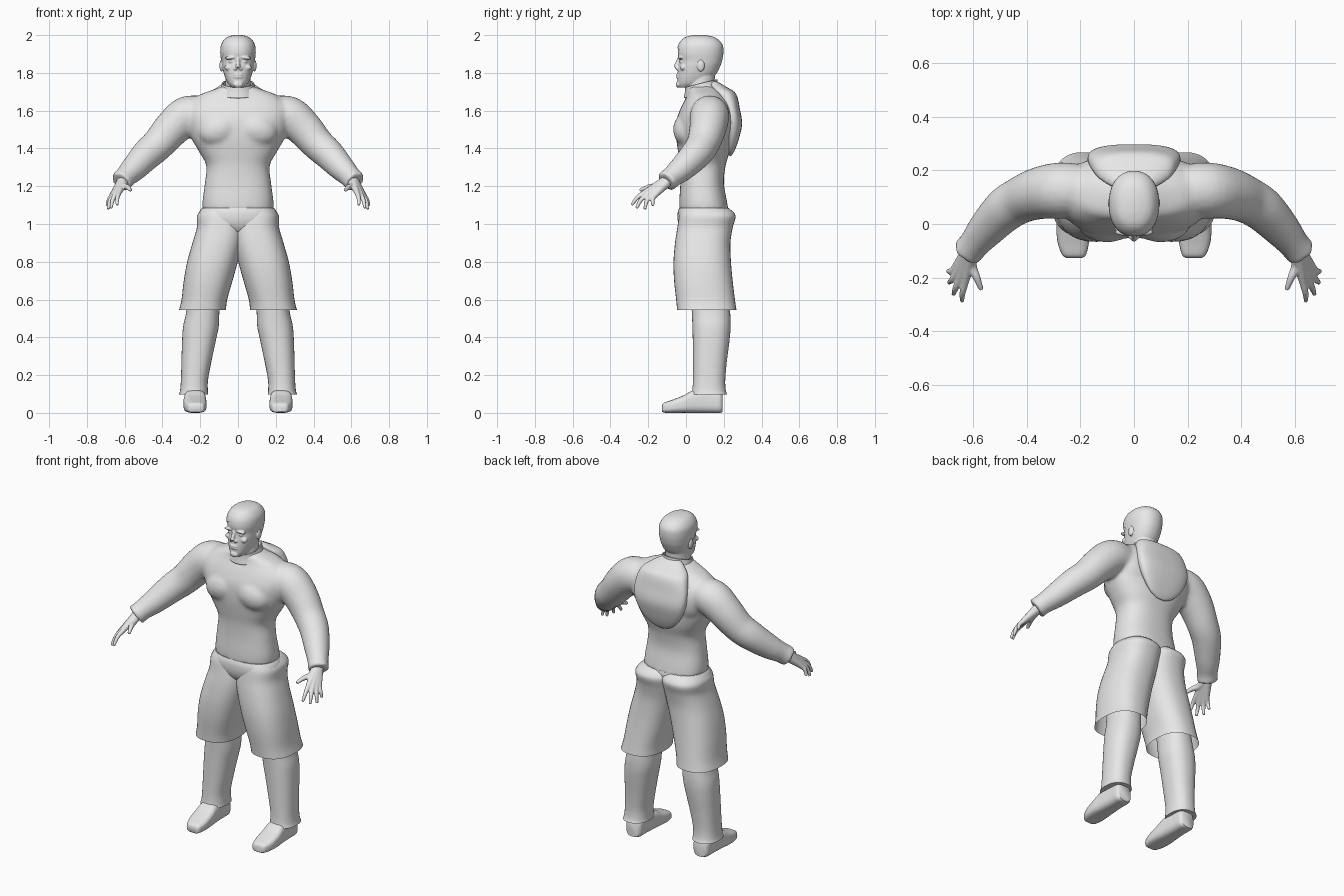
import bpy, bmesh, math
from mathutils import Vector, Matrix

if "Cube" in bpy.data.objects:
    bpy.data.objects.remove(bpy.data.objects["Cube"], do_unlink=True)

# Plain clay grey for the whole figure
GREY = (0.8, 0.8, 0.8, 1.0)
clay = bpy.data.materials.new("plain grey")
clay.use_nodes = True
clay.diffuse_color = GREY
clay.node_tree.nodes["Principled BSDF"].inputs["Base Color"].default_value = GREY


def spline(points, steps=5):
    """Pass a smooth curve through points of any dimension."""
    pts = [Vector(p) for p in points]
    result = []
    for i in range(len(pts) - 1):
        a, b, c, d = pts[max(i - 1, 0)], pts[i], pts[i + 1], pts[min(i + 2, len(pts) - 1)]
        for k in range(steps):
            t = k / steps
            result.append(b + (c - a) * t / 2 + (a * 2 - b * 5 + c * 4 - d) * t * t / 2
                          + (b * 3 - a - c * 3 + d) * t ** 3 / 2)
    return result + [pts[-1]]


def skin(bm, rings, cap):
    """Bridge equal rings of points into a tube."""
    rows = [[bm.verts.new(p) for p in ring] for ring in rings]
    count = len(rows[0])
    for low, high in zip(rows, rows[1:]):
        for i in range(count):
            j = (i + 1) % count
            bm.faces.new((low[i], low[j], high[j], high[i]))
    if cap:
        bm.faces.new(rows[0])
        bm.faces.new(rows[-1])


def loft(bm, sections, power=2.4, cap=True, along="z", sides=40):
    """Sections: position, centre x, half width, near edge, far edge."""
    rings = []
    for pos, cx, half, near, far in spline(sections):
        ring = []
        for i in range(sides):
            angle = math.tau * i / sides
            c, s = math.cos(angle), math.sin(angle)
            x = cx + half * math.copysign(abs(c) ** (2 / power), c)
            d = (near + far) / 2 + (far - near) / 2 * math.copysign(abs(s) ** (2 / power), s)
            ring.append((x, d, pos) if along == "z" else (x, pos, d))
        rings.append(ring)
    skin(bm, rings, cap)


def tube(bm, path, side=1, sides=20):
    """Path: x, y, z, radius."""
    pts = spline([(p[0] * side, *p[1:]) for p in path])
    rings = []
    for i, p in enumerate(pts):
        way = (pts[min(i + 1, len(pts) - 1)] - pts[max(i - 1, 0)]).xyz
        turn = way.to_track_quat("Z", "Y")
        rings.append([p.xyz + turn @ Vector((math.cos(a), math.sin(a), 0)) * p.w
                      for a in (math.tau * k / sides for k in range(sides))])
    skin(bm, rings, True)


def ball(bm, centre, size, tilt=0):
    matrix = (Matrix.Translation(centre) @ Matrix.Rotation(tilt, 4, "Y")
              @ Matrix.Diagonal((*size, 1)))
    bmesh.ops.create_uvsphere(bm, u_segments=24, v_segments=16, radius=1, matrix=matrix)


def finish(name, bm, voxel=0, relax=0, mirror=False, thick=0):
    bmesh.ops.recalc_face_normals(bm, faces=bm.faces)
    mesh = bpy.data.meshes.new(name)
    bm.to_mesh(mesh)
    bm.free()
    mesh.materials.append(clay)
    obj = bpy.data.objects.new(name, mesh)
    bpy.context.collection.objects.link(obj)
    bpy.ops.object.select_all(action="DESELECT")
    obj.select_set(True)
    bpy.context.view_layer.objects.active = obj
    bpy.ops.object.shade_smooth_by_angle(angle=math.radians(50))
    if voxel:
        fuse = obj.modifiers.new("fuse", "REMESH")
        fuse.mode = "VOXEL"
        fuse.voxel_size = voxel
        fuse.use_smooth_shade = True
        soften = obj.modifiers.new("soften", "SMOOTH")
        soften.factor = 0.5
        soften.iterations = relax
    if thick:
        cloth = obj.modifiers.new("cloth", "SOLIDIFY")
        cloth.thickness = thick
    if mirror:
        obj.modifiers.new("mirror", "MIRROR")
    return obj


def centred(rows):
    return [(z, 0, *rest) for z, *rest in rows]


# Sweater: torso, chest and both sleeves fused together
bm = bmesh.new()
loft(bm, centred([
    (1.075, .188, -.035, .225), (1.13, .187, -.035, .215), (1.22, .175, -.03, .2),
    (1.31, .168, -.032, .21), (1.38, .205, -.042, .23), (1.46, .25, -.052, .24),
    (1.55, .275, -.05, .24), (1.62, .275, -.025, .235), (1.68, .21, .005, .205),
    (1.715, .12, .01, .175), (1.735, .07, .02, .15)]))
for side in (1, -1):
    ball(bm, (.1 * side, .0, 1.5), (.11, .068, .085), .3 * side)
    ball(bm, (.12 * side, .17, 1.55), (.12, .075, .13))
    tube(bm, [(.18, .125, 1.58, .095), (.27, .125, 1.572, .105), (.35, .115, 1.505, .098),
              (.42, .09, 1.425, .088), (.48, .053, 1.37, .083), (.55, -.02, 1.295, .07),
              (.595, -.075, 1.25, .058), (.62, -.105, 1.222, .06)], side)
finish("sweater", bm, .011, 7)

# Collar, higher at the nape
bm = bmesh.new()
loft(bm, centred([(1.69, .105, -.012, .18), (1.72, .092, -.006, .17),
                  (1.745, .086, -.004, .165)]), 2, False)
for v in bm.verts:
    v.co.z += (v.co.y - .08) * .25
finish("collar", bm, thick=.008)

# Hood hanging down the back
bm = bmesh.new()
loft(bm, centred([
    (1.755, .06, .12, .165), (1.725, .11, .13, .215), (1.69, .15, .15, .265),
    (1.61, .172, .19, .285), (1.53, .168, .2, .297), (1.45, .135, .215, .28),
    (1.39, .085, .22, .258), (1.36, .03, .225, .24)]), 2.6)
finish("hood", bm, .008, 4)

# Hands: fingers run back into the wrist and fuse into a palm
bm = bmesh.new()
WRIST = (.603, -.085, 1.24, .032)
FINGERS = [
    ((.628, -.212, 1.17), (.64, -.288, 1.1)),
    ((.648, -.205, 1.157), (.672, -.262, 1.083)),
    ((.661, -.188, 1.15), (.688, -.218, 1.077)),
    ((.667, -.166, 1.15), (.692, -.175, 1.095))]
for knuckle, tip in FINGERS:
    heel = Vector(WRIST[:3]).lerp(Vector(knuckle), .5)
    bend = Vector(knuckle).lerp(Vector(tip), .5) + Vector((.004, -.006, .006))
    tube(bm, [WRIST, (*heel, .023), (*knuckle, .015), (*bend, .0115), (*tip, .008)])
tube(bm, [WRIST, (.605, -.15, 1.203, .02), (.585, -.2, 1.195, .014),
          (.568, -.244, 1.178, .009)])
finish("hands", bm, .0045, 3, mirror=True)

# Shorts: seat with two open, flared legs
bm = bmesh.new()
loft(bm, centred([(1.086, .19, -.036, .222), (1.06, .206, -.044, .225),
                  (1.02, .205, -.044, .21), (.985, .15, -.035, .19),
                  (.96, .07, -.02, .17)]))
finish("shorts_seat", bm)
bm = bmesh.new()
loft(bm, [
    (1.085, .085, .1, -.02, .225), (1.045, .09, .126, -.035, .262),
    (.98, .091, .127, -.046, .247), (.9, .108, .133, -.058, .235),
    (.8, .135, .134, -.066, .238), (.7, .158, .129, -.063, .247),
    (.6, .178, .121, -.052, .259), (.545, .188, .124, -.047, .267)], cap=False)
bm.faces.new([v for v in bm.verts if v.co.z > 1.0849])
finish("shorts_legs", bm, mirror=True)

# Trouser legs with a slightly flared hem
bm = bmesh.new()
loft(bm, [
    (.75, .17, .085, .02, .21), (.55, .185, .087, .03, .232), (.46, .196, .094, .034, .236),
    (.38, .207, .089, .036, .23), (.28, .219, .08, .037, .217), (.18, .23, .072, .037, .208),
    (.125, .233, .073, .034, .21), (.098, .235, .077, .028, .218)], 2.3)
finish("trouser_legs", bm, mirror=True)

# Shoes with flat soles
bm = bmesh.new()
loft(bm, [
    (-.126, .222, .03, .006, .04), (-.115, .223, .044, .001, .054),
    (-.07, .226, .058, 0, .07), (-.01, .228, .061, 0, .094), (.04, .228, .058, 0, .12),
    (.12, .228, .053, 0, .125), (.175, .228, .051, 0, .115),
    (.192, .228, .04, .004, .1)], 3.2, along="y")
finish("shoes", bm, mirror=True)

# Head: skull, neck and facial features fused together
SKULL = [
    (1.722, .03, -.036, .04), (1.745, .054, -.045, .11), (1.79, .073, -.045, .155),
    (1.835, .083, -.041, .178), (1.865, .086, -.037, .188), (1.905, .09, -.044, .194),
    (1.945, .086, -.037, .19), (1.975, .068, -.016, .165), (1.99, .045, .01, .135),
    (1.997, .015, .045, .095)]
bm = bmesh.new()
loft(bm, centred(SKULL), 2.2)
loft(bm, centred([(1.68, .072, .005, .15), (1.73, .068, .005, .15),
                  (1.8, .066, .02, .155)]), 2)
tube(bm, [(0, -.034, 1.88, .009), (0, -.047, 1.85, .011), (0, -.053, 1.827, .014)])
ball(bm, (0, -.042, 1.738), (.026, .012, .016))
for height in (1.778, 1.79):
    ball(bm, (0, -.043, height), (.026, .009, .0065))
for side in (1, -1):
    ball(bm, (.014 * side, -.045, 1.822), (.009, .011, .008))
    ball(bm, (.037 * side, -.03, 1.881), (.034, .014, .009), .12 * side)
    ball(bm, (.036 * side, -.027, 1.86), (.014, .009, .007))
    ball(bm, (.05 * side, -.016, 1.828), (.022, .016, .016))
    ball(bm, (.088 * side, .078, 1.838), (.01, .02, .031))
finish("head", bm, .004, 3)

# Short hair: a cap over the skull cut along a slanting hairline
bm = bmesh.new()
loft(bm, centred([(z + .003, half + .004, near - .004, far + .004)
                  for z, half, near, far in SKULL]), 2.2)
bmesh.ops.bisect_plane(bm, geom=bm.verts[:] + bm.edges[:] + bm.faces[:],
                       plane_co=(0, -.04, 1.927), plane_no=(0, .58, .8), clear_inner=True)
finish("hair", bm)
